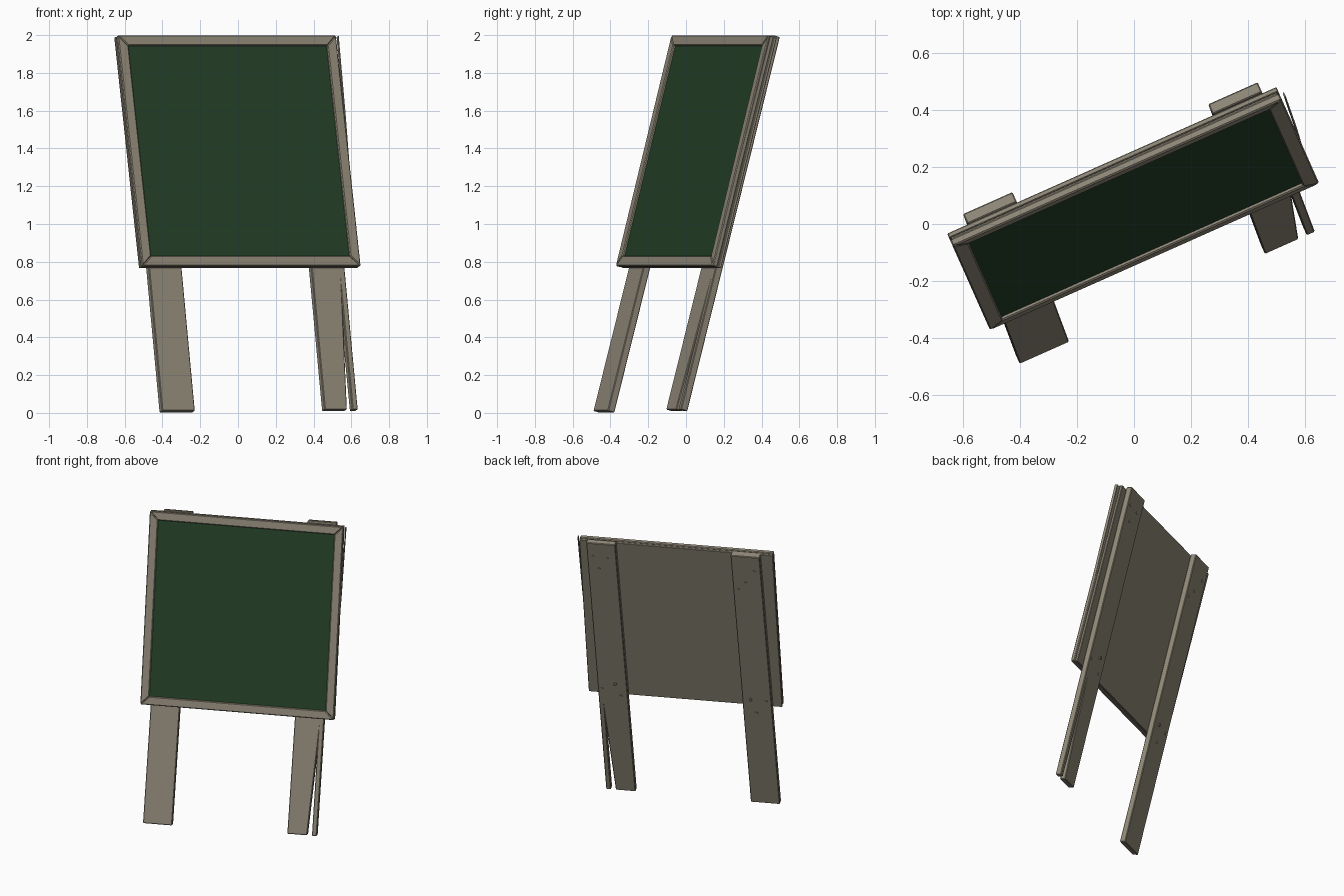
import bpy, bmesh
from math import radians, sin, cos
from mathutils import Matrix

if "Cube" in bpy.data.objects:
    bpy.data.objects.remove(bpy.data.objects["Cube"])

YAW, TILT = radians(24), radians(-14.8)
BASE = -0.247            # where the legs meet the ground, along the lean direction
PLACE = (Matrix.Translation((-sin(YAW) * BASE, cos(YAW) * BASE, 0))
         @ Matrix.Rotation(YAW, 4, 'Z') @ Matrix.Rotation(TILT, 4, 'X'))


def material(name, rgb):
    m = bpy.data.materials.new(name)
    m.diffuse_color = (*rgb, 1)
    m.use_nodes = True
    m.node_tree.nodes["Principled BSDF"].inputs["Base Color"].default_value = m.diffuse_color
    return m


WOOD = material("weathered_wood", (0.28, 0.25, 0.19))
GREEN = material("green_surface", (0.018, 0.05, 0.02))


def finish(name, bm, mat, bevel=0):
    bmesh.ops.recalc_face_normals(bm, faces=bm.faces)
    me = bpy.data.meshes.new(name)
    bm.to_mesh(me)
    bm.free()
    me.materials.append(mat)
    ob = bpy.data.objects.new(name, me)
    bpy.context.collection.objects.link(ob)
    ob.matrix_world = PLACE
    if bevel:
        mod = ob.modifiers.new("worn_edges", 'BEVEL')
        mod.width, mod.segments = bevel, 1
    return ob


def slab(name, outline, back, front, mat=WOOD, bevel=0.0):
    """Outline (across, up) in the leaning plane, extruded from back to front."""
    bm = bmesh.new()
    face = bm.faces.new([bm.verts.new((u, -back, v)) for u, v in outline])
    ext = bmesh.ops.extrude_face_region(bm, geom=[face])
    verts = [g for g in ext["geom"] if isinstance(g, bmesh.types.BMVert)]
    bmesh.ops.translate(bm, verts=verts, vec=(0, back - front, 0))
    return finish(name, bm, mat, bevel)


def rect(u0, v0, u1, v1):
    return [(u0, v0), (u1, v0), (u1, v1), (u0, v1)]


# Board: backing panel, green surface, mitred frame
U0, U1, V0, V1, W = -0.613, 0.652, 0.781, 2.044, 0.056
slab("back_panel", rect(U0, V0, U1, V1), 0.04, 0.058, bevel=0.003)
slab("green_board", rect(U0 + .008, V0 + .008, U1 - .008, V1 - .008), 0.058, 0.066)
slab("writing_surface", rect(U0 + .045, V0 + .045, U1 - .045, V1 - .045), 0.066, 0.078, GREEN)
outer = rect(U0, V0, U1, V1)
inner = rect(U0 + W, V0 + W, U1 - W, V1 - W)
for i, side in enumerate(("bottom", "right", "top", "left")):
    j = (i + 1) % 4
    slab(side + "_frame_rail", [outer[i], outer[j], inner[j], inner[i]],
         0.063, 0.091, bevel=0.005)

# Splinter peeling from the right rail
slab("rail_splinter", [(U1 - .002, 1.30), (U1 + .008, 1.60), (U1 + .017, 2.04),
                       (U1 + .012, 2.04), (U1 - .002, 1.45)], 0.068, 0.086)

# Legs, slightly rolled; the right one is split at its foot
L, H, ROLL = 2.05, 0.095, 0.0155
plain = rect(-H, 0, H, L)
split = [(-H, 0), (.034, 0), (.064, .58), (.066, 0), (.097, 0), (H, L), (-H, L)]
nails_left = [(.01, 1.83), (-.05, 1.93), (.06, 1.77), (.04, .86), (-.06, .85), (.01, .75)]
nails_right = [(-.035, 1.93), (.06, 1.94), (.025, 1.84), (-.02, .89), (.07, .84), (-.05, .79)]
for side, centre, lift, shape, nails in (("left", -.471, 0, plain, nails_left),
                                         ("right", .472, .008, split, nails_right)):
    def put(p):
        return (centre + p[0] + ROLL * p[1], p[1] + lift)
    slab(side + "_leg", [put(p) for p in shape], 0, 0.04, bevel=0.004)
    # Nail heads on the back of the leg
    bm = bmesh.new()
    for k, p in enumerate(nails):
        u, v = put(p)
        out = 0.012 if k == 3 else 0.004
        bmesh.ops.create_cone(bm, cap_ends=True, segments=8, radius1=0.01, radius2=0.01,
                              depth=out + .01,
                              matrix=Matrix.Translation((u, (out - .01) / 2, v))
                              @ Matrix.Rotation(radians(90), 4, 'X'))
    finish(side + "_leg_nails", bm, WOOD)
